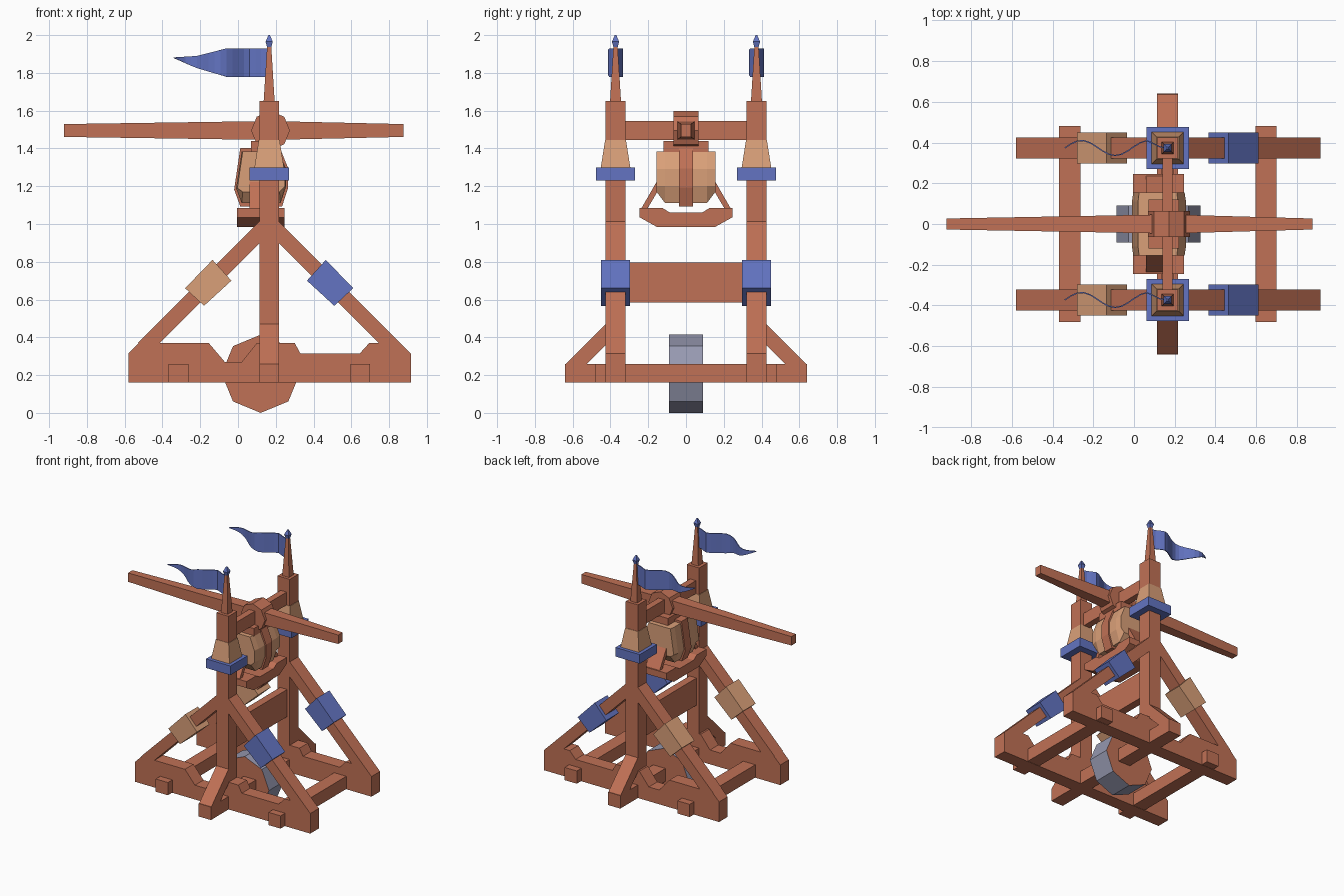
import bpy, bmesh, math
from mathutils import Vector

if "Cube" in bpy.data.objects:
    bpy.data.objects.remove(bpy.data.objects["Cube"])


def material(name, rgb):
    m = bpy.data.materials.new(name)
    m.diffuse_color = (*rgb, 1)
    m.use_nodes = True
    m.node_tree.nodes["Principled BSDF"].inputs["Base Color"].default_value = m.diffuse_color
    return m


WOOD = material("red brown wood", (0.53, 0.165, 0.092))
TAN = material("tan hide", (0.70, 0.35, 0.19))
BLUE = material("blue cloth", (0.125, 0.175, 0.54))
GREY = material("grey iron", (0.31, 0.32, 0.44))


def finish(name, bm, *mats):
    bmesh.ops.recalc_face_normals(bm, faces=bm.faces)
    me = bpy.data.meshes.new(name)
    bm.to_mesh(me)
    bm.free()
    ob = bpy.data.objects.new(name, me)
    bpy.context.collection.objects.link(ob)
    for m in mats:
        me.materials.append(m)
    return ob


def loft(name, rings, mat):
    """Skin a stack of equal-length rings and cap both ends."""
    bm = bmesh.new()
    vs = [[bm.verts.new(p) for p in r] for r in rings]
    n = len(vs[0])
    for a, b in zip(vs, vs[1:]):
        for i in range(n):
            bm.faces.new((a[i], a[(i + 1) % n], b[(i + 1) % n], b[i]))
    bm.faces.new(vs[0][::-1])
    bm.faces.new(vs[-1])
    return finish(name, bm, mat)


def prism_xz(name, pts, y0, y1, mat):
    return loft(name, [[(x, y, z) for x, z in pts] for y in (y0, y1)], mat)


def prism_yz(name, pts, x0, x1, mat):
    return loft(name, [[(x, y, z) for y, z in pts] for x in (x0, x1)], mat)


def box(name, x0, x1, y0, y1, z0, z1, mat):
    return prism_xz(name, [(x0, z0), (x1, z0), (x1, z1), (x0, z1)], y0, y1, mat)


def stack(name, cx, cy, levels, mat):
    """Square sections (half size, z) stacked upward."""
    return loft(name, [[(cx + sx * h, cy + sy * h, z) for sx, sy in
                        ((-1, -1), (1, -1), (1, 1), (-1, 1))] for h, z in levels], mat)


def polygon(cx, cz, r, n=8):
    return [(cx + r * math.cos(2 * math.pi * i / n), cz + r * math.sin(2 * math.pi * i / n))
            for i in range(n)]


CX, PY, H = 0.165, 0.373, 0.052   # post centre x, frame centre y, half thickness

# Two side frames
SILL = [(-0.58, 0.16), (0.915, 0.16), (0.915, 0.315), (0.86, 0.37), (0.745, 0.37),
        (0.695, 0.37), (0.645, 0.315), (0.33, 0.315), (0.30, 0.37), (0.10, 0.37),
        (0.02, 0.27), (-0.07, 0.27), (-0.155, 0.37), (-0.525, 0.37), (-0.58, 0.315)]
for side, tag in ((-1, "front"), (1, "back")):
    y = side * PY
    prism_xz(f"{tag}_sill", SILL, y - H, y + H, WOOD)
    stack(f"{tag}_post", CX, y, [(H, 0.16), (H, 1.65)], WOOD)
    stack(f"{tag}_spire", CX, y, [(0.029, 1.65), (0.011, 1.94)], WOOD)
    stack(f"{tag}_finial", CX, y, [(0.011, 1.935), (0.019, 1.965), (0.004, 2.0)], BLUE)
    stack(f"{tag}_collar", CX, y, [(0.104, 1.23), (0.104, 1.30)], BLUE)
    stack(f"{tag}_collar_sleeve", CX, y, [(0.078, 1.30), (0.055, 1.445)], TAN)

    # Diagonal braces with wrapped sleeves
    for s, mat, end in ((-1, TAN, "left"), (1, BLUE, "right")):
        brace = [(CX + s * dx, z) for dx, z in
                 ((0.695, 0.37), (0.58, 0.37), (0.05, 0.90), (0.05, 1.015))]
        prism_xz(f"{tag}_{end}_brace", brace, y - H, y + H, WOOD)
        wrap = [(CX + s * dx, z) for dx, z in
                ((0.20, 0.70), (0.30, 0.81), (0.445, 0.66), (0.345, 0.567))]
        prism_xz(f"{tag}_{end}_brace_wrap", wrap, y - 0.077, y + 0.077, mat)

    # Outrigger strut
    prism_yz(f"{tag}_outrigger_strut", [(side * a, z) for a, z in
             ((0.42, 0.475), (0.64, 0.255), (0.53, 0.255), (0.42, 0.365))],
             CX - H, CX + H, WOOD)

    # Wavy pennant: columns of (x, top, bottom)
    bm = bmesh.new()
    cols = []
    for i in range(17):
        x = 0.155 - 0.495 * i / 16
        if x > -0.06:
            top, bot = 1.93, 1.78
        else:
            t = (-0.06 - x) / 0.28
            top = 1.93 - 0.04 * t / 0.55 if t < 0.55 else 1.89 - 0.008 * (t - 0.55) / 0.45
            bot = 1.78 + 0.05 * t / 0.6 if t < 0.6 else 1.83 + 0.05 * (t - 0.6) / 0.4
        wave = 0.037 * math.sin((0.155 - x) / 0.33 * 2 * math.pi) * min(1, i / 3)
        cols.append([bm.verts.new((x, y + wave, z)) for z in (top, bot - 0.001)])
    for a, b in zip(cols, cols[1:]):
        bm.faces.new((a[0], b[0], b[1], a[1]))
    flag = finish(f"{tag}_pennant", bm, BLUE)
    mod = flag.modifiers.new("thickness", 'SOLIDIFY')
    mod.thickness, mod.offset = 0.006, 0

# Cross members of the base
box("outrigger_beam", CX - H, CX + H, -0.64, 0.64, 0.16, 0.26, WOOD)
for name, x in (("left", -0.315), ("right", 0.648)):
    box(f"{name}_cross_beam", x - H, x + H, -0.48, 0.48, 0.162, 0.26, WOOD)
box("middle_plank", 0.135, 0.195, -0.33, 0.33, 0.585, 0.795, WOOD)
box("axle", 0.14, 0.19, -0.33, 0.33, 0.445 + 1, 1.545, WOOD)

# Iron-rimmed wheel: grey rim, wooden sides
wheel = prism_xz("wheel", polygon(0.12, 0.207, 0.207), -0.09, 0.09, GREY)
wheel.data.materials.append(WOOD)
for p in wheel.data.polygons:
    if abs(p.normal.y) > 0.9:
        p.material_index = 1

# Throwing arm, tapered to both ends
loft("throwing_arm", [[(x, a * w, 1.495 + b * h) for a, b in
     ((-1, -1), (1, -1), (1, 1), (-1, 1))] for x, w, h in
     ((-0.92, 0.027, 0.034), (CX, 0.047, 0.05), (0.875, 0.027, 0.034))], WOOD)
prism_xz("arm_hub", polygon(CX + 0.007, 1.495, 0.103), -0.065, 0.065, WOOD)

# Hanging counterweight
BARREL = [(0.02, 1.385), (0.215, 1.385), (0.255, 1.29), (0.255, 1.20),
          (0.225, 1.11), (0.02, 1.11), (-0.01, 1.19)]
loft("counterweight", [[(0.12 + (x - 0.12) * s, y, max(z, low)) for x, z in BARREL]
     for y, s, low in ((-0.155, 0.95, 1.17), (-0.11, 1, 1.11), (0.11, 1, 1.11),
                       (0.155, 0.95, 1.17))], TAN)
prism_xz("counterweight_strap", [(0.12 + (x - 0.12) * 1.08, 1.25 + (z - 1.25) * 1.12)
         for x, z in BARREL], -0.038, 0.038, WOOD)
box("counterweight_lid", 0.07, 0.22, -0.12, 0.12, 1.38, 1.44, WOOD)

# Cradle under the counterweight
prism_yz("cradle", [(-0.245, 1.085), (-0.125, 1.085), (-0.085, 1.06), (0.085, 1.06),
         (0.125, 1.085), (0.245, 1.085), (0.245, 1.035), (0.155, 0.985),
         (-0.155, 0.985), (-0.245, 1.035)], -0.005, 0.245, WOOD)
for s, tag in ((-1, "front"), (1, "back")):
    prism_yz(f"{tag}_cradle_strut", [(s * a, z) for a, z in
             ((0.238, 1.08), (0.205, 1.08), (0.14, 1.19), (0.14, 1.25))], 0.06, 0.18, WOOD)
